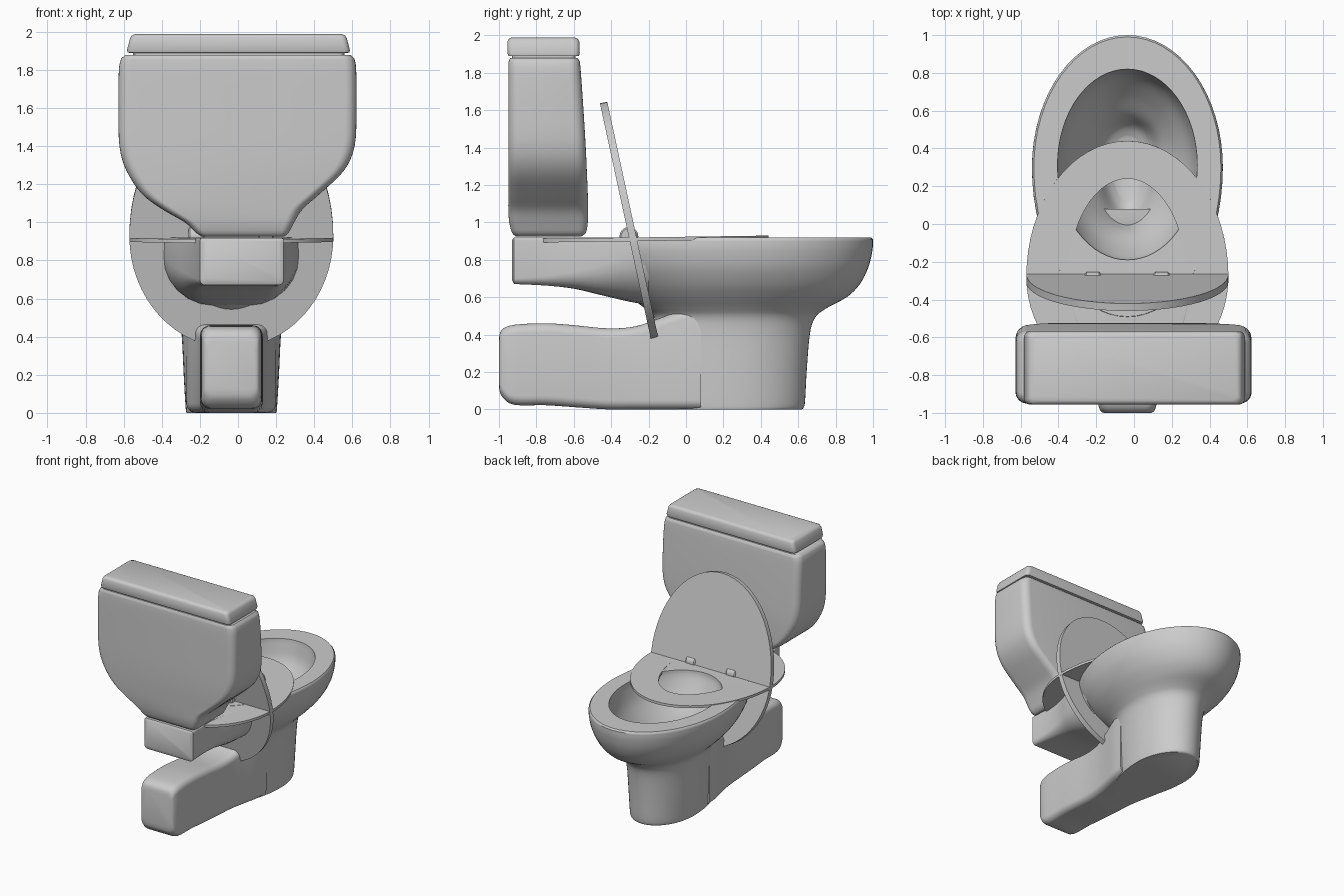
import bpy, bmesh
from math import cos, sin, pi, radians
from mathutils import Vector

CX = -0.035  # centre line of bowl, seat and foot


def smooth_rows(rows, k=4):
    """Catmull-Rom interpolation of parameter rows."""
    out = []
    for i in range(len(rows) - 1):
        p0, p1 = rows[max(i - 1, 0)], rows[i]
        p2, p3 = rows[i + 1], rows[min(i + 2, len(rows) - 1)]
        for s in range(k):
            t = s / k
            out.append([0.5 * (2 * b + (c - a) * t + (2 * a - 5 * b + 4 * c - d) * t * t
                               + (3 * b - a - 3 * c + d) * t ** 3)
                        for a, b, c, d in zip(p0, p1, p2, p3)])
    return out + [list(rows[-1])]


def loft(name, rings, closed=False, angle=40):
    bm = bmesh.new()
    vs = [[bm.verts.new(p) for p in r] for r in rings]
    n = len(vs[0])
    pairs = list(zip(vs, vs[1:])) + ([(vs[-1], vs[0])] if closed else [])
    for a, b in pairs:
        for i in range(n):
            j = (i + 1) % n
            bm.faces.new((a[i], a[j], b[j], b[i]))
    if not closed:
        bm.faces.new(vs[0])
        bm.faces.new(vs[-1])
    bmesh.ops.recalc_face_normals(bm, faces=bm.faces)
    me = bpy.data.meshes.new(name)
    bm.to_mesh(me)
    bm.free()
    ob = bpy.data.objects.new(name, me)
    bpy.context.collection.objects.link(ob)
    bpy.ops.object.select_all(action='DESELECT')
    ob.select_set(True)
    bpy.context.view_layer.objects.active = ob
    bpy.ops.object.shade_smooth_by_angle(angle=radians(angle))
    return ob


def egg(z, front, back, hw, mid, cx=CX, n=64):
    """Two half ellipses joined at y = mid."""
    pts = []
    for i in range(n):
        a = 2 * pi * i / n
        s = sin(a)
        pts.append(Vector((cx + hw * cos(a), mid + s * (front - mid if s > 0 else mid - back), z)))
    return pts


def rounded(a0, a1, b0, b1, r0, r1, seg=6):
    """Rounded rectangle: r0 at the low-b corners, r1 at the high-b corners."""
    pts = []
    for k, (a, b, r) in enumerate([(a1 - r1, b1 - r1, r1), (a0 + r1, b1 - r1, r1),
                                   (a0 + r0, b0 + r0, r0), (a1 - r0, b0 + r0, r0)]):
        for i in range(seg + 1):
            t = (k + i / seg) * pi / 2
            pts.append((a + r * cos(t), b + r * sin(t)))
    return pts


def loft_z(name, rows):
    return loft(name, [[Vector((a, b, r[0])) for a, b in rounded(*r[1:5], r[5], r[5])] for r in rows])


def loft_y(name, rows):
    return loft(name, [[Vector((a, r[0], b)) for a, b in rounded(*r[1:7])] for r in rows])


# Bowl with pedestal: outside from the floor up, then the basin down (z, front, back, half width, mid)
outer = smooth_rows([
    (0.0, 0.62, -0.2, 0.235, 0.28), (0.03, 0.635, -0.2, 0.24, 0.28), (0.2, 0.645, -0.2, 0.25, 0.28),
    (0.4, 0.662, -0.18, 0.26, 0.28), (0.49, 0.69, -0.17, 0.275, 0.28), (0.54, 0.75, -0.22, 0.31, 0.28),
    (0.60, 0.86, -0.3, 0.37, 0.28), (0.67, 0.93, -0.38, 0.43, 0.29), (0.76, 0.975, -0.46, 0.48, 0.3),
    (0.85, 0.997, -0.5, 0.503, 0.3), (0.908, 1.0, -0.5, 0.505, 0.3)])
inner = smooth_rows([
    (0.92, 0.82, -0.19, 0.37, 0.31), (0.87, 0.812, -0.18, 0.365, 0.31), (0.75, 0.78, -0.12, 0.33, 0.31),
    (0.62, 0.68, -0.04, 0.25, 0.33), (0.52, 0.58, 0.0, 0.18, 0.38), (0.42, 0.52, 0.06, 0.13, 0.38),
    (0.38, 0.46, 0.12, 0.08, 0.36)])
loft("bowl", [egg(*r) for r in outer + [(0.92, 0.99, -0.49, 0.495, 0.3)] + inner])

# Rear shelf carrying the tank (y, x0, x1, z0, z1, bottom radius, top radius)
loft_y("rear_shelf", [(-0.93, -0.18, 0.22, 0.69, 0.905, 0.02, 0.015)] + smooth_rows([
    (-0.92, -0.2, 0.24, 0.67, 0.918, 0.03, 0.015), (-0.75, -0.235, 0.235, 0.662, 0.918, 0.05, 0.015),
    (-0.6, -0.28, 0.25, 0.645, 0.918, 0.09, 0.015), (-0.45, -0.335, 0.29, 0.61, 0.918, 0.16, 0.015),
    (-0.3, -0.385, 0.315, 0.575, 0.918, 0.24, 0.015), (-0.2, -0.4, 0.33, 0.56, 0.918, 0.28, 0.015)]))

# Foot running back from the pedestal
loft_y("foot", smooth_rows([(y, CX - w, CX + w, z0, z1, r, r) for y, w, z0, z1, r in [
    (-1.0, 0.125, 0.12, 0.38, 0.05), (-0.985, 0.145, 0.07, 0.425, 0.05), (-0.92, 0.158, 0.025, 0.452, 0.05),
    (-0.75, 0.162, 0.022, 0.46, 0.05), (-0.6, 0.165, 0.012, 0.45, 0.05), (-0.42, 0.165, 0.0, 0.433, 0.05),
    (-0.28, 0.175, 0.0, 0.442, 0.05), (-0.16, 0.195, 0.0, 0.48, 0.05), (-0.02, 0.225, 0.0, 0.53, 0.05),
    (0.08, 0.235, 0.0, 0.54, 0.05)]]))

# Tank (z, x0, x1, y0, y1, corner radius)
loft_z("tank", smooth_rows([
    (0.925, -0.19, 0.24, -0.91, -0.56, 0.03), (0.945, -0.22, 0.265, -0.93, -0.535, 0.04),
    (1.0, -0.28, 0.295, -0.945, -0.525, 0.05), (1.07, -0.4, 0.34, -0.95, -0.523, 0.06),
    (1.15, -0.505, 0.43, -0.95, -0.525, 0.06), (1.27, -0.585, 0.555, -0.95, -0.53, 0.06),
    (1.4, -0.622, 0.612, -0.95, -0.536, 0.06), (1.6, -0.627, 0.622, -0.95, -0.548, 0.06),
    (1.8, -0.625, 0.62, -0.95, -0.562, 0.06), (1.86, -0.612, 0.61, -0.948, -0.568, 0.06)])
    + [(1.878, -0.59, 0.59, -0.94, -0.58, 0.05)])

# Tank lid with a narrow seam below it
loft_z("tank_lid", [
    (1.87, -0.55, 0.56, -0.93, -0.59, 0.03), (1.888, -0.55, 0.56, -0.93, -0.59, 0.03),
    (1.89, -0.58, 0.585, -0.95, -0.572, 0.03), (1.905, -0.582, 0.587, -0.955, -0.568, 0.03),
    (1.965, -0.566, 0.571, -0.955, -0.57, 0.03), (1.98, -0.558, 0.563, -0.948, -0.577, 0.03),
    (1.987, -0.54, 0.545, -0.935, -0.59, 0.03)])

# Seat: flat ring, tilted a little
t = 0.01
seat = loft("seat", [egg(-t, 0.72, -0.56, 0.535, 0, 0), egg(t, 0.72, -0.56, 0.535, 0, 0),
                     egg(t, 0.52, -0.3, 0.31, 0, 0), egg(-t, 0.52, -0.3, 0.31, 0, 0)], closed=True)
seat.location = (CX, -0.28, 0.909)
seat.rotation_euler.x = 0.014

# Raised seat cover, its lower half reaching below the bowl
t = 0.02
cover = loft("seat_cover", [egg(-t, 0.727, -0.6, 0.535, 0, 0), egg(t, 0.727, -0.6, 0.535, 0, 0)])
cover.location = (CX, -0.287, 0.93)
cover.rotation_euler.x = radians(102.2)

# Hinge barrels
for side, x in (("left", -0.218), ("right", 0.146)):
    rings = [[Vector((x + dx, -0.305 + r * cos(2 * pi * i / 24), 0.925 + r * sin(2 * pi * i / 24)))
              for i in range(24)]
             for dx, r in ((-0.042, 0.042), (-0.034, 0.05), (0.034, 0.05), (0.042, 0.042))]
    loft(side + "_hinge", rings)
